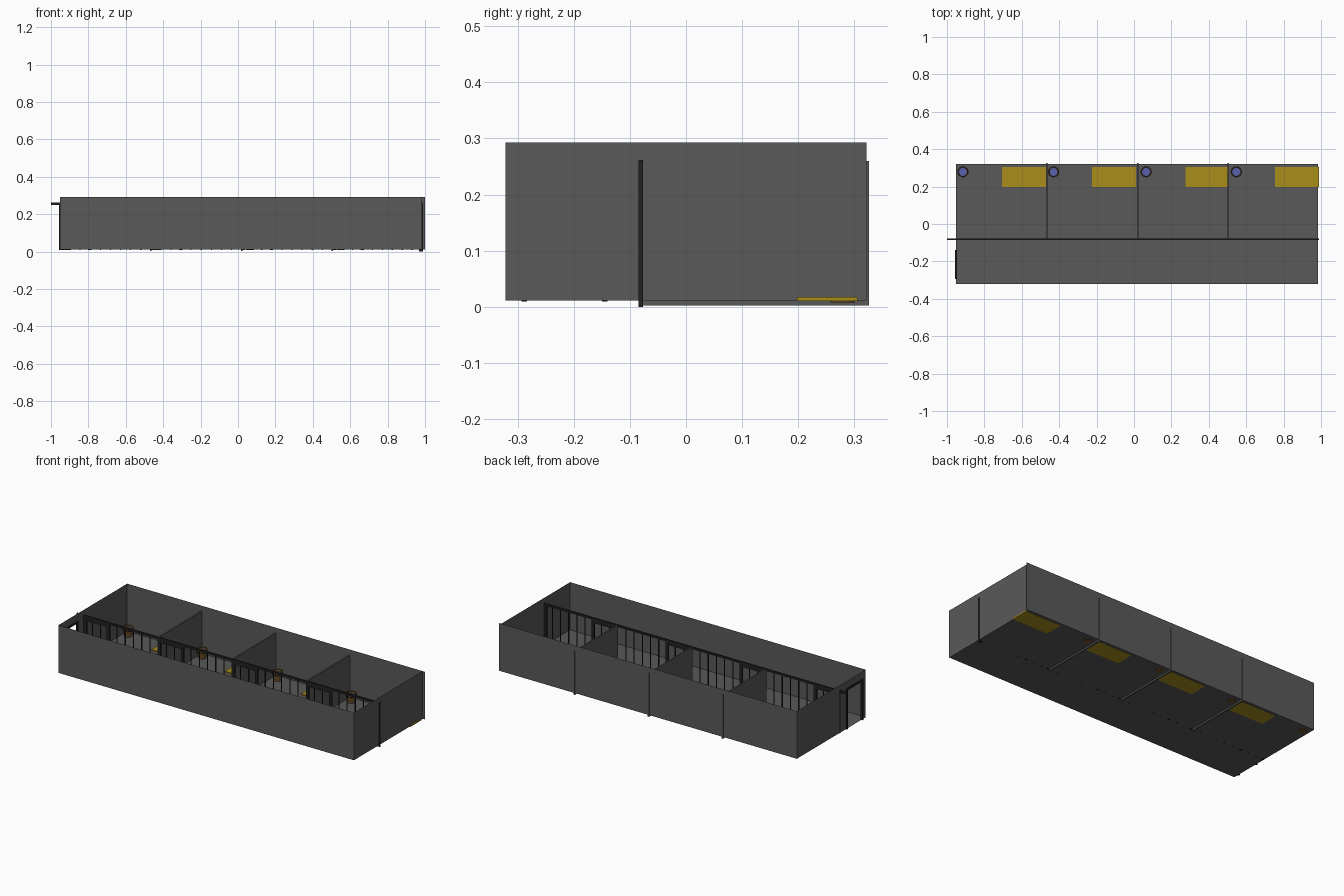
import bpy, bmesh, math

if "Cube" in bpy.data.objects:
    bpy.data.objects.remove(bpy.data.objects["Cube"])

def mat(name, c):
    m = bpy.data.materials.new(name)
    m.diffuse_color = (*c, 1)
    m.use_nodes = True
    m.node_tree.nodes["Principled BSDF"].inputs["Base Color"].default_value = m.diffuse_color
    return m

STONE = mat("dark_stone", (0.10, 0.10, 0.10))
IRON = mat("black_iron", (0.015, 0.015, 0.015))
STRAW = mat("straw", (0.40, 0.27, 0.01))
WOOD = mat("brown_wood", (0.16, 0.08, 0.02))
WATER = mat("water", (0.10, 0.12, 0.40))

def finish(name, bm, m):
    me = bpy.data.meshes.new(name)
    bm.to_mesh(me)
    bm.free()
    me.materials.append(m)
    ob = bpy.data.objects.new(name, me)
    bpy.context.collection.objects.link(ob)
    return ob

def box(name, x, y, z, m):
    bm = bmesh.new()
    bmesh.ops.create_cube(bm, size=1)
    for v in bm.verts:
        v.co = [(a + b) / 2 + c * (b - a) for c, (a, b) in zip(v.co, (x, y, z))]
    return finish(name, bm, m)

def sheet(name, quads, m):
    bm = bmesh.new()
    for q in quads:
        bm.faces.new([bm.verts.new(p) for p in q])
    bmesh.ops.remove_doubles(bm, verts=bm.verts, dist=1e-5)
    return finish(name, bm, m)

def lathe(name, profile, loc, m, n=16):
    bm = bmesh.new()
    rings = [[bm.verts.new((loc[0] + r * math.cos(2 * math.pi * i / n),
                            loc[1] + r * math.sin(2 * math.pi * i / n), z))
              for i in range(n)] for r, z in profile]
    for a, b in zip(rings, rings[1:]):
        for i in range(n):
            j = (i + 1) % n
            bm.faces.new((a[i], a[j], b[j], b[i]))
    bm.faces.new(rings[0][::-1])
    bm.faces.new(rings[-1])
    return finish(name, bm, m)

X0, X1, Y0, Y1, Z0, Z1 = -0.952, 0.985, -0.322, 0.322, 0.011, 0.293
BAR_Y, TOP = -0.081, 0.262

# Thin shell: floor and four walls, with a doorway in the left wall
sheet("floor", [[(X0, Y0, Z0), (X1, Y0, Z0), (X1, Y1, Z0), (X0, Y1, Z0)]], STONE)
def wall_x(x, a, b, z0=Z0, z1=Z1):
    return [(x, a, z0), (x, b, z0), (x, b, z1), (x, a, z1)]
def wall_y(y, a, b):
    return [(a, y, Z0), (b, y, Z0), (b, y, Z1), (a, y, Z1)]
sheet("front_wall", [wall_y(Y0, X0, X1)], STONE)
sheet("back_wall", [wall_y(Y1, X0, 1.0)], STONE)
sheet("right_wall", [wall_x(X1, Y0, Y1)], STONE)
DA, DB, DT = -0.288, -0.145, 0.245
sheet("left_wall", [wall_x(X0, Y0, DA), wall_x(X0, DB, Y1),
                    wall_x(X0, DA, DB, DT, Z1)], STONE)

# Door frame
dx = (X0 - 0.006, X0 + 0.006)
for s, y in (("front", DA), ("back", DB)):
    box("door_post_" + s, dx, (y - 0.005, y + 0.005), (0.009, DT + 0.005), IRON)
box("door_lintel", dx, (DA, DB), (DT - 0.005, DT + 0.005), IRON)

# Partitions between the cells
walls = [X0, -0.466, 0.019, 0.505, X1]
for x in walls[1:4]:
    box("cell_partition", (x - 0.004, x + 0.004), (BAR_Y, 0.326), (0.002, TOP - 0.002), STONE)

# Barred cell fronts with a gate at the left of each cell
by = (BAR_Y - 0.004, BAR_Y + 0.004)
box("top_rail", (-1.0, X1), by, (TOP - 0.012, TOP), IRON)
box("end_post", (X1 - 0.018, X1 + 0.004), by, (0, TOP), IRON)
GATE = 0.16
for a, b in zip(walls, walls[1:]):
    for x in (a + 0.009, a + GATE):
        box("gate_post", (x - 0.009, x + 0.009), by, (0.009, TOP), IRON)
    box("gate_head", (a, a + GATE), by, (TOP - 0.03, TOP - 0.012), IRON)
    for i in range(1, 9):
        x = a + i * (b - a) / 9
        if abs(x - a - GATE) > 0.01:
            lathe("cell_bar", [(0.003, 0.009), (0.003, TOP - 0.006)], (x, BAR_Y), IRON, 8)

# Straw mats
for a, b in ((-0.705, -0.466), (-0.225, 0.012), (0.275, 0.505), (0.755, 0.989)):
    box("straw_mat", (a, b), (0.198, 0.306), (0.010, 0.017), STRAW)

# Water buckets
for x in (-0.915, -0.43, 0.065, 0.547):
    lathe("bucket", [(0.021, 0.008), (0.029, 0.062), (0.024, 0.062), (0.021, 0.035)],
          (x, 0.279), WOOD)
    lathe("bucket_hoop", [(0.0275, 0.045), (0.0295, 0.045), (0.0300, 0.051), (0.0275, 0.051)],
          (x, 0.279), IRON)
    lathe("bucket_water", [(0.022, 0.049), (0.0225, 0.052)], (x, 0.279), WATER)
